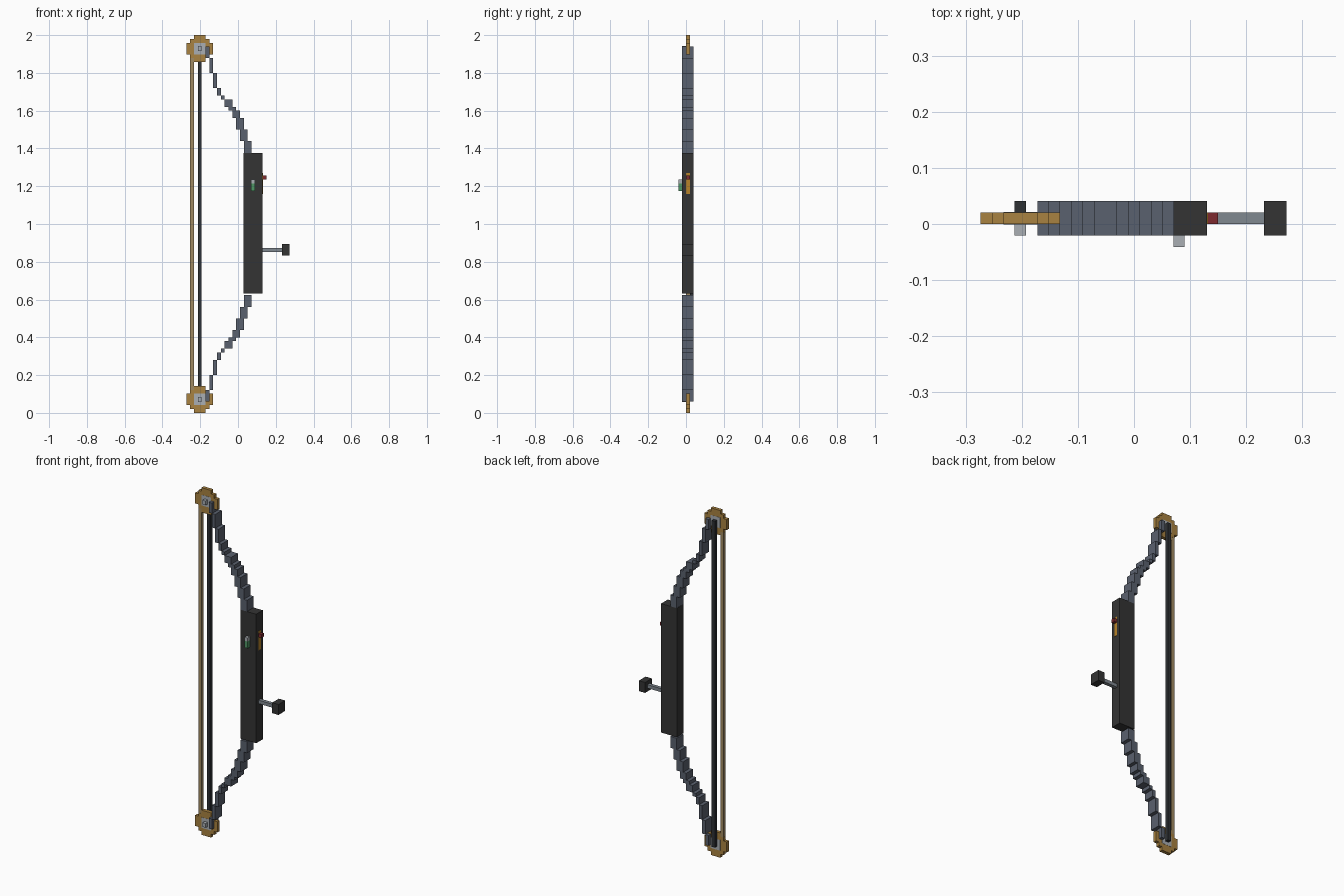
import bpy
import bmesh

if "Cube" in bpy.data.objects:
    bpy.data.objects.remove(bpy.data.objects["Cube"], do_unlink=True)

U = 0.0203            # block size everything snaps to
AXLE_X = -0.2025      # wheel centre line
AXLE_Z = 1.929
MID_Z = 1.0
LIMB_X = AXLE_X + 1.5 * U


def material(name, rgb):
    """Flat material from a display colour, converted to linear."""
    linear = [((c / 255 + 0.055) / 1.055) ** 2.4 for c in rgb] + [1.0]
    mat = bpy.data.materials.new(name)
    mat.use_nodes = True
    mat.diffuse_color = linear
    mat.node_tree.nodes["Principled BSDF"].inputs["Base Color"].default_value = linear
    return mat


CHARCOAL = material("charcoal", (52, 52, 52))
SLATE = material("slate", (90, 97, 110))
BRASS = material("brass", (168, 130, 65))
SILVER = material("silver", (170, 175, 180))
STEEL = material("steel", (128, 136, 144))
TAN = material("tan string", (160, 138, 98))
BLACK = material("cable black", (46, 49, 52))
RED = material("red", (125, 42, 46))
GREEN = material("green", (80, 150, 102))
AMBER = material("amber", (185, 132, 40))


def finish(name, bm, mat):
    bmesh.ops.recalc_face_normals(bm, faces=bm.faces)
    mesh = bpy.data.meshes.new(name)
    bm.to_mesh(mesh)
    bm.free()
    mesh.materials.append(mat)
    obj = bpy.data.objects.new(name, mesh)
    bpy.context.collection.objects.link(obj)
    return obj


def add_box(bm, xs, ys, zs):
    """Box between the two limits given for each axis."""
    cube = bmesh.ops.create_cube(bm, size=1.0)
    for v in cube["verts"]:
        for axis, (low, high) in enumerate((xs, ys, zs)):
            v.co[axis] = low if v.co[axis] < 0 else high


def box(name, xs, ys, zs, mat):
    bm = bmesh.new()
    add_box(bm, xs, ys, zs)
    return finish(name, bm, mat)


def wheel(name, z, mat):
    """Stepped disc seven blocks across."""
    quarter = [(3.5, 1.5), (2.5, 1.5), (2.5, 2.5), (1.5, 2.5), (1.5, 3.5)]
    outline = (quarter + [(-a, b) for a, b in reversed(quarter)]
               + [(-a, -b) for a, b in quarter]
               + [(a, -b) for a, b in reversed(quarter)])
    bm = bmesh.new()
    face = bm.faces.new([bm.verts.new((AXLE_X + a * U, 0, z + b * U)) for a, b in outline])
    grown = bmesh.ops.extrude_face_region(bm, geom=[face])
    for v in grown["geom"]:
        if isinstance(v, bmesh.types.BMVert):
            v.co.y += U
    return finish(name, bm, mat)


def limb(name, side):
    """Stepped limb: first column, last column, and falling height levels."""
    levels = [1.94, 1.88, 1.80, 1.72, 1.68, 1.66, 1.62, 1.60, 1.56, 1.50, 1.44, 1.375]
    bm = bmesh.new()
    for i, (top, bottom) in enumerate(zip(levels, levels[1:])):
        width = 1 if i < 5 else 2
        left = LIMB_X + i * U
        zs = sorted(MID_Z + side * (h - MID_Z) for h in (top, bottom))
        add_box(bm, (left, left + width * U), (-U, 2 * U), zs)
    return finish(name, bm, SLATE)


# Upper and lower limbs, wheels, hubs and axles
for label, side in (("upper", 1), ("lower", -1)):
    z = MID_Z + side * (AXLE_Z - MID_Z)
    limb(label + "_limb", side)
    wheel(label + "_wheel", z, BRASS)
    box(label + "_hub", (AXLE_X - 1.5 * U, AXLE_X + 1.5 * U), (-0.001, U + 0.001),
        (z - 1.5 * U, z + 1.5 * U), SILVER)
    box(label + "_axle", (AXLE_X - U / 2, AXLE_X + U / 2), (-U, 0),
        (z - 0.6 * U, z + 0.6 * U), SILVER)

# String and cable
box("string", (AXLE_X - 2.5 * U, AXLE_X - 1.5 * U), (0, U), (0.122, 1.878), TAN)
box("cable", (AXLE_X - U / 2, AXLE_X + U / 2), (U, 2 * U), (0.06, 1.94), BLACK)

# Riser
box("riser", (0.03, 0.13), (-U, 2 * U), (0.632, 1.375), CHARCOAL)

# Sight strip and pin on the outer edge
box("sight_strip", (0.13, 0.132), (0, U), (1.16, 1.27), AMBER)
box("sight_pin", (0.13, 0.15), (0, U), (1.236, 1.256), RED)

# Bubble level on the front face
box("level_tube", (0.07, 0.09), (-2 * U, -U), (1.175, 1.215), GREEN)
box("level_cap", (0.07, 0.09), (-2 * U, -U), (1.215, 1.235), SILVER)

# Stabilizer
box("stabilizer_rod", (0.13, 0.233), (0, U), (0.853, 0.873), STEEL)
box("stabilizer_weight", (0.232, 0.272), (-U, 2 * U), (0.833, 0.893), CHARCOAL)
